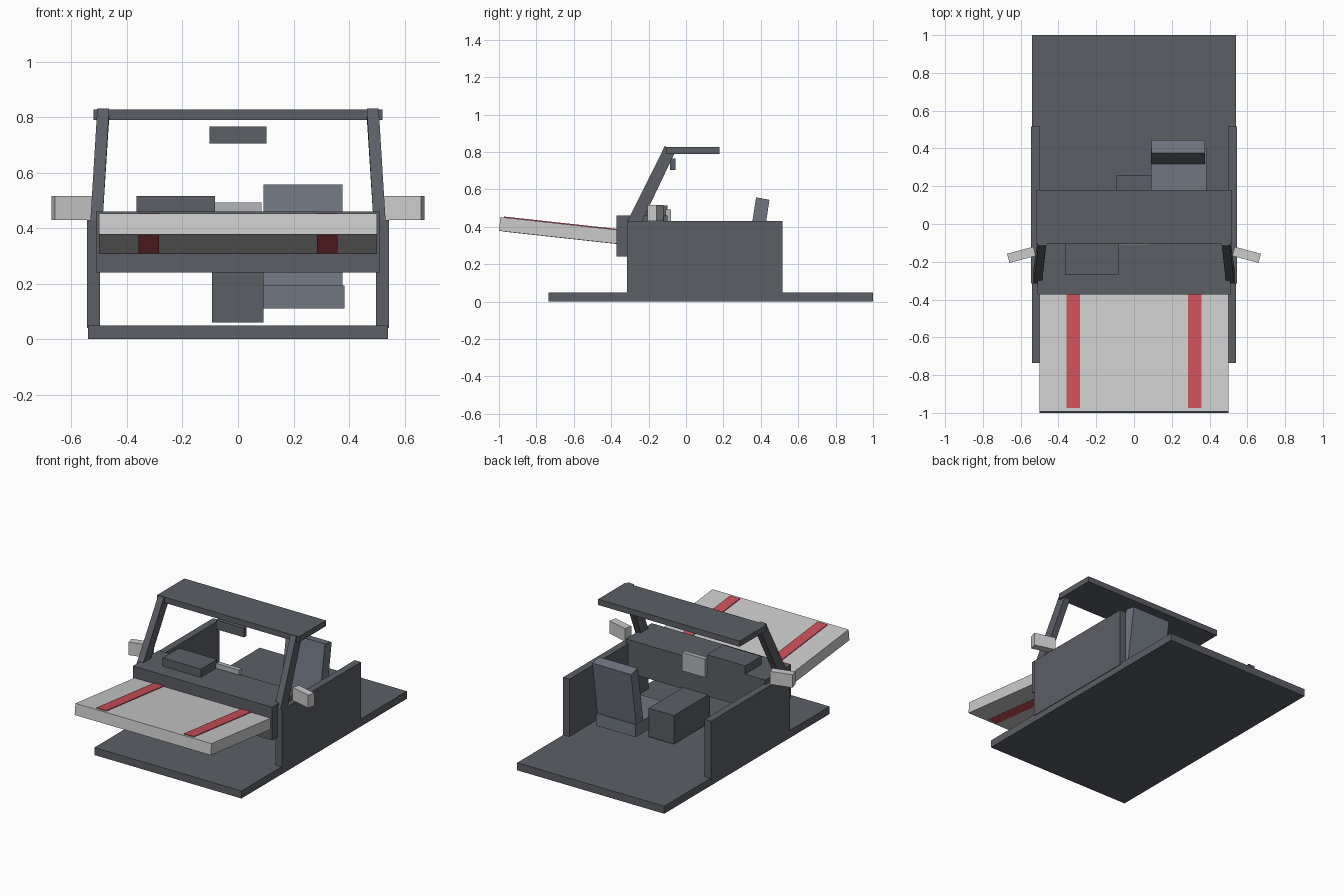
import bpy, math

if "Cube" in bpy.data.objects:
    bpy.data.objects.remove(bpy.data.objects["Cube"])


def material(name, rgb):
    m = bpy.data.materials.new(name)
    m.diffuse_color = (*rgb, 1)
    m.use_nodes = True
    m.node_tree.nodes["Principled BSDF"].inputs["Base Color"].default_value = m.diffuse_color
    return m


DARK = material("dark_grey", (0.105, 0.113, 0.13))
SEAT = material("seat_grey", (0.16, 0.18, 0.22))
WHITE = material("white", (0.8, 0.8, 0.8))
LIGHT = material("light_grey", (0.45, 0.46, 0.48))
RED = material("red", (0.6, 0.08, 0.1))


def loft(name, a, b, mat):
    """Closed solid between two matching point loops."""
    n = len(a)
    faces = [tuple(range(n))[::-1], tuple(range(n, 2 * n))]
    faces += [(i, (i + 1) % n, (i + 1) % n + n, i + n) for i in range(n)]
    me = bpy.data.meshes.new(name)
    me.from_pydata(list(a) + list(b), [], faces)
    me.materials.append(mat)
    ob = bpy.data.objects.new(name, me)
    bpy.context.collection.objects.link(ob)
    # consistent outward normals
    import bmesh
    bm = bmesh.new()
    bm.from_mesh(me)
    bmesh.ops.recalc_face_normals(bm, faces=bm.faces)
    bm.to_mesh(me)
    bm.free()
    return ob


def prism(name, x0, x1, yz, mat):
    """Side profile in (y, z) extruded along x."""
    return loft(name, [(x0, y, z) for y, z in yz], [(x1, y, z) for y, z in yz], mat)


def box(name, x0, x1, y0, y1, z0, z1, mat=DARK):
    return prism(name, x0, x1, [(y0, z0), (y1, z0), (y1, z1), (y0, z1)], mat)


def rect(x0, x1, y0, y1, z):
    return [(x0, y0, z), (x1, y0, z), (x1, y1, z), (x0, y1, z)]


# Floor, dashboard and roof
box("floor", -0.54, 0.54, -0.735, 1.0, 0.0, 0.05)
box("dashboard", -0.512, 0.512, -0.372, -0.1, 0.24, 0.46)
box("roof", -0.52, 0.52, -0.105, 0.18, 0.79, 0.828)

# Dashboard details
box("instrument_cover", -0.365, -0.083, -0.27, -0.1, 0.45, 0.515)
box("screen", -0.083, 0.085, -0.11, -0.08, 0.37, 0.492, LIGHT)
box("inside_mirror", -0.103, 0.103, -0.085, -0.056, 0.705, 0.766)

# Centre console
box("console", -0.093, 0.092, -0.12, 0.26, 0.06, 0.25)

# Seat
box("seat_base", 0.09, 0.383, 0.03, 0.40, 0.11, 0.193, SEAT)
prism("seat_back", 0.092, 0.376,
      [(0.314, 0.17), (0.388, 0.158), (0.446, 0.544), (0.375, 0.558)], SEAT)

# Tilted hood with two stripes
prism("hood", -0.5, 0.5,
      [(-1.0, 0.378), (-0.992, 0.452), (-0.36, 0.383), (-0.368, 0.309)], WHITE)

for s, side in ((-1, "left"), (1, "right")):
    prism("hood_stripe_" + side, s * 0.285, s * 0.358,
          [(-0.982, 0.375), (-0.974, 0.455), (-0.362, 0.388), (-0.37, 0.308)], RED)

    # Door
    box("door_" + side, s * 0.497, s * 0.544, -0.315, 0.515, 0.04, 0.43)

    # Windscreen pillar
    low = rect(s * 0.488, s * 0.532, -0.316, -0.237, 0.425)
    top = [(s * 0.464, -0.113, 0.832), (s * 0.507, -0.113, 0.832),
           (s * 0.507, -0.058, 0.80), (s * 0.464, -0.058, 0.80)]
    loft("pillar_" + side, low, top, DARK)

    # Door mirror, angled forward
    mirror = box("door_mirror_" + side, -0.072, 0.072, -0.025, 0.025, -0.043, 0.043, WHITE)
    mirror.location = (s * 0.596, -0.163, 0.473)
    mirror.rotation_euler.z = -s * math.radians(15)
